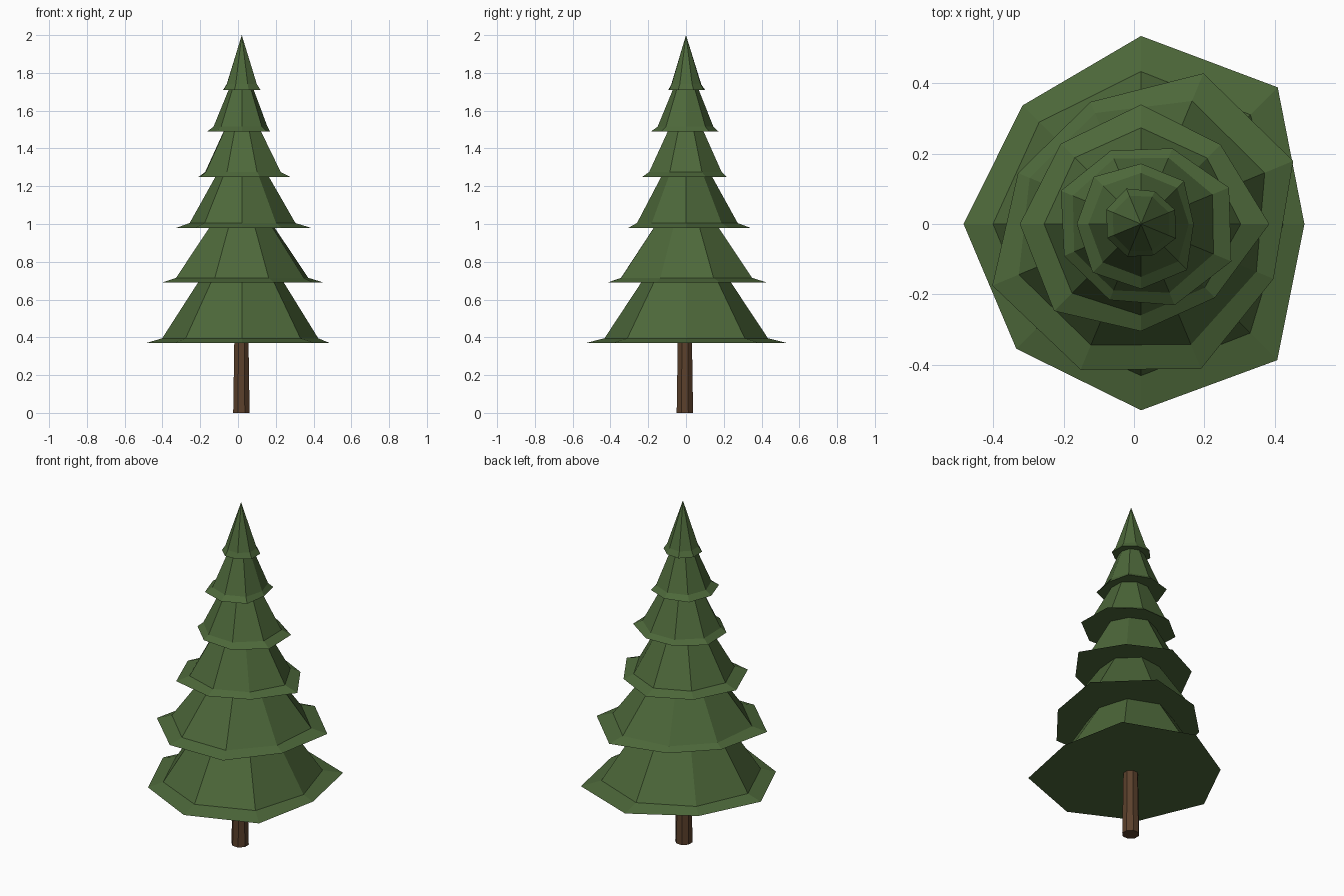
import bpy, bmesh, math

if "Cube" in bpy.data.objects:
    bpy.data.objects.remove(bpy.data.objects["Cube"])

CX, CY = 0.02, 0.0   # trunk axis


def material(name, rgb):
    m = bpy.data.materials.new(name)
    m.diffuse_color = (*rgb, 1)
    m.use_nodes = True
    m.node_tree.nodes["Principled BSDF"].inputs["Base Color"].default_value = m.diffuse_color
    return m


green = material("pine green", (0.074, 0.138, 0.042))
brown = material("bark brown", (0.105, 0.052, 0.025))


def ring(bm, radii, z, turn, cx=CX, cy=CY):
    n = len(radii)
    return [bm.verts.new((cx + r * math.cos(turn + math.tau * i / n),
                          cy + r * math.sin(turn + math.tau * i / n), z))
            for i, r in enumerate(radii)]


def bridge(bm, low, high):
    n = len(low)
    for i in range(n):
        j = (i + 1) % n
        bm.faces.new((low[i], low[j], high[j], high[i]))


def finish(bm, name, mat):
    bmesh.ops.recalc_face_normals(bm, faces=bm.faces)
    me = bpy.data.meshes.new(name)
    bm.to_mesh(me)
    bm.free()
    me.materials.append(mat)
    bpy.context.collection.objects.link(bpy.data.objects.new(name, me))


def branch_tier(name, z, crease_z, apex_z, inner, turn, radii):
    """Eight-sided cone with a shallow, uneven flared rim and a flat underside."""
    bm = bmesh.new()
    mean = sum(radii) / len(radii)
    rim = ring(bm, radii, z, turn)
    crease = ring(bm, [inner * (0.5 + 0.5 * r / mean) for r in radii], crease_z, turn)
    apex = bm.verts.new((CX, CY, apex_z))
    bridge(bm, rim, crease)
    for i in range(len(crease)):
        bm.faces.new((crease[i], crease[(i + 1) % len(crease)], apex))
    bm.faces.new(rim[::-1])
    finish(bm, name, green)


# Branch tiers: rim height, crease height, apex height, crease radius, turn, rim radii
H = math.radians(22.5)
tiers = [
    (0.37, 0.395, 1.05, 0.425, 0, (.465, .55, .535, .477, .505, .502, .53, .548)),
    (0.69, 0.715, 1.24, 0.365, H, (.469, .464, .376, .379, .458, .449, .446, .408)),
    (0.98, 1.005, 1.50, 0.27, 0, (.365, .32, .34, .323, .345, .35, .305, .297)),
    (1.25, 1.275, 1.70, 0.21, H, (.271, .233, .226, .247, .237, .234, .25, .278)),
    (1.49, 1.515, 1.88, 0.148, 0, (.15, .173, .172, .19, .183, .195, .185, .185)),
    (1.71, 1.74, 2.00, 0.085, H, (.105, .101, .109, .107, .104, .101, .096, .107)),
]
for k, t in enumerate(tiers):
    branch_tier(f"branch_tier_{k + 1}", *t)

# Trunk: slightly tapered octagonal post
bm = bmesh.new()
foot = ring(bm, [0.047] * 8, 0, H, 0.018, -0.006)
head = ring(bm, [0.04] * 8, 0.42, H, 0.018, -0.006)
bridge(bm, foot, head)
bm.faces.new(foot[::-1])
bm.faces.new(head)
finish(bm, "trunk", brown)
